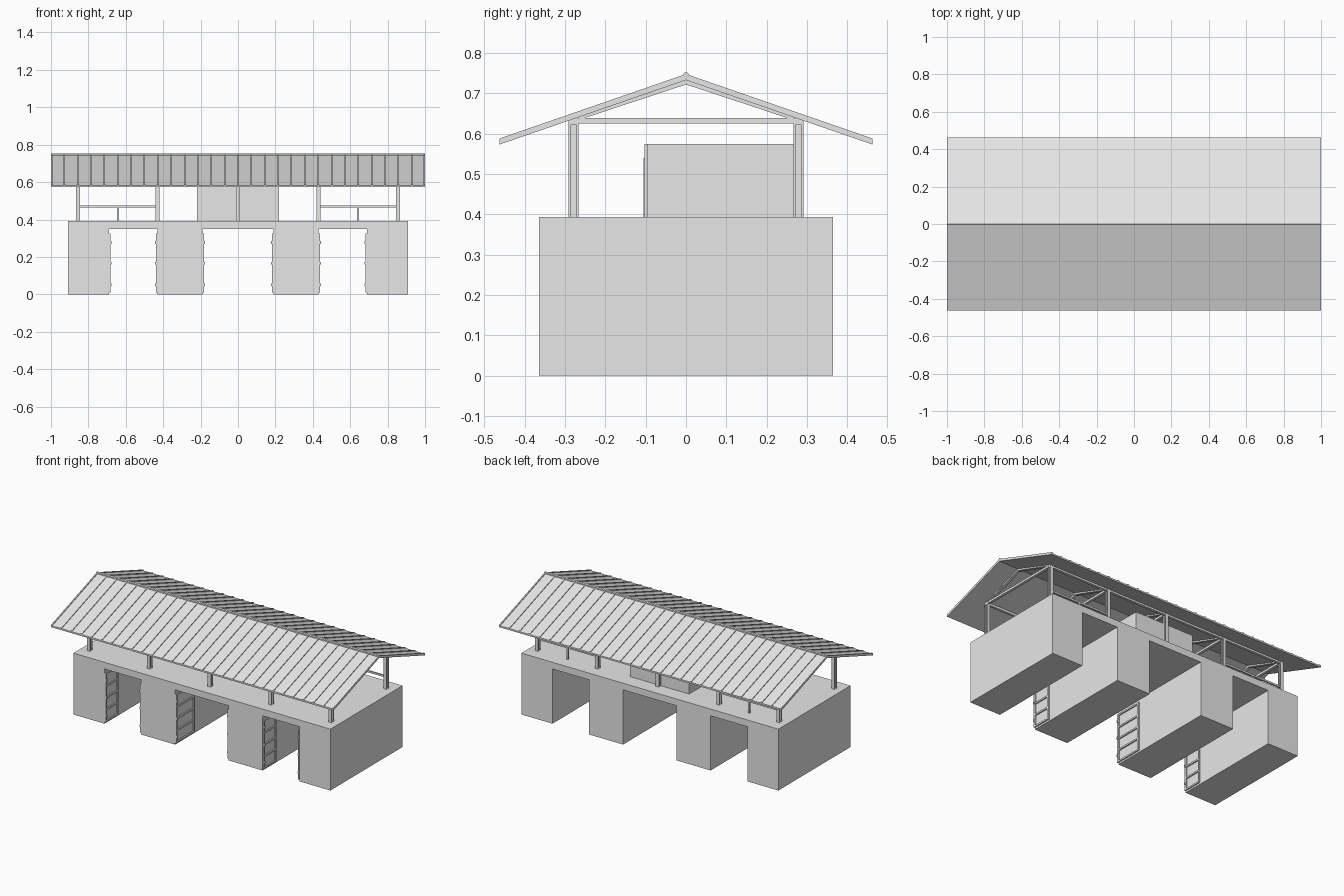
import bpy, bmesh

if "Cube" in bpy.data.objects:
    bpy.data.objects.remove(bpy.data.objects["Cube"])

mat = bpy.data.materials.new("light_grey")
mat.diffuse_color = (0.8, 0.8, 0.8, 1)
mat.use_nodes = True
mat.node_tree.nodes["Principled BSDF"].inputs["Base Color"].default_value = mat.diffuse_color


def finish(name, bm):
    bmesh.ops.recalc_face_normals(bm, faces=bm.faces)
    me = bpy.data.meshes.new(name)
    bm.to_mesh(me)
    bm.free()
    me.materials.append(mat)
    ob = bpy.data.objects.new(name, me)
    bpy.context.collection.objects.link(ob)
    return ob


def add_box(bm, x0, x1, y0, y1, z0, z1):
    vs = bmesh.ops.create_cube(bm, size=1)["verts"]
    for v in vs:
        v.co.x = x0 if v.co.x < 0 else x1
        v.co.y = y0 if v.co.y < 0 else y1
        v.co.z = z0 if v.co.z < 0 else z1


def add_prism(bm, pts, axis, a, b):
    """Extrude a 2D profile along x (profile in yz) or y (profile in xz)."""
    def place(p, t):
        return (t, p[0], p[1]) if axis == "x" else (p[0], t, p[1])
    lo = [bm.verts.new(place(p, a)) for p in pts]
    hi = [bm.verts.new(place(p, b)) for p in pts]
    bm.faces.new(lo)
    bm.faces.new(hi[::-1])
    n = len(pts)
    for i in range(n):
        bm.faces.new((lo[i], lo[(i + 1) % n], hi[(i + 1) % n], hi[i]))


def boxes(name, dims):
    bm = bmesh.new()
    for d in dims:
        add_box(bm, *d)
    return finish(name, bm)


def chevron(y, z_top, z_eave, t):
    return [(-y, z_eave), (0, z_top), (y, z_eave),
            (y, z_eave - t), (0, z_top - t), (-y, z_eave - t)]


# Base: four piers joined by a deck with three through openings
OPENINGS = [(-0.69, -0.43), (-0.19, 0.19), (0.43, 0.69)]
profile = [(-0.91, 0)]
for l, r in OPENINGS:
    profile += [(l, 0), (l, 0.35), (r, 0.35), (r, 0)]
profile += [(0.91, 0), (0.91, 0.393), (-0.91, 0.393)]
bm = bmesh.new()
add_prism(bm, profile, "y", -0.365, 0.365)
finish("base", bm)

# Open gates folded back against the opening walls
for k, (l, r) in enumerate(OPENINGS):
    w = (r - l) / 2
    y0, y1 = -0.365, -0.365 + w
    for side, x, s in (("left", l, 1), ("right", r, -1)):
        a, b = sorted((x + s * 0.001, x + s * 0.009))
        parts = [(a, b, y0, y0 + 0.012, 0.01, 0.325),
                 (a, b, y1 - 0.012, y1, 0.01, 0.325)]
        for z in (0.01, 0.085, 0.16, 0.235, 0.315):
            parts.append((a, b, y0, y1, z, z + 0.01))
        # hinges
        h0, h1 = sorted((x, x + s * 0.014))
        for z in (0.045, 0.16, 0.27):
            parts.append((h0, h1, y0 + 0.002, y0 + 0.010, z, z + 0.014))
        boxes(f"gate_{k + 1}_{side}", parts)

# Steel columns with flanges and web
POSTS = [-0.855, -0.43, 0, 0.43, 0.855]
for i, x in enumerate(POSTS):
    for side, y in (("front", -0.279), ("back", 0.279)):
        boxes(f"column_{side}_{i + 1}", [
            (x - 0.011, x + 0.011, y - 0.012, y - 0.007, 0.393, 0.635),
            (x - 0.011, x + 0.011, y + 0.007, y + 0.012, 0.393, 0.635),
            (x - 0.003, x + 0.003, y - 0.007, y + 0.007, 0.393, 0.635)])

# Roof trusses: tie beam and sloping chords
for i, x in enumerate(POSTS):
    bm = bmesh.new()
    add_box(bm, x - 0.008, x + 0.008, -0.279, 0.279, 0.625, 0.639)
    add_prism(bm, chevron(0.267, 0.733, 0.645, 0.011), "x", x - 0.009, x + 0.009)
    finish(f"truss_{i + 1}", bm)

# Wall plates carrying the roof along both column rows
for side, s in (("front", -1), ("back", 1)):
    y0, y1 = sorted((s * 0.271, s * 0.287))
    boxes(f"wall_plate_{side}", [(-0.865, 0.865, y0, y1, 0.622, 0.636)])

# Back railings with short middle posts
for side, s in (("left", -1), ("right", 1)):
    x0, x1 = sorted((s * 0.43, s * 0.855))
    m = (x0 + x1) / 2
    boxes(f"railing_{side}", [(x0, x1, 0.274, 0.284, 0.464, 0.475),
                              (m - 0.005, m + 0.005, 0.274, 0.284, 0.393, 0.465)])

# Cabin on the deck, with its front wall and door
boxes("cabin", [(-0.21, 0.21, -0.096, 0.268, 0.393, 0.575)])
boxes("cabin_front_wall", [(-0.218, 0.218, -0.103, -0.096, 0.393, 0.575)])
boxes("cabin_door", [(-0.085, 0.085, -0.106, -0.103, 0.393, 0.54)])

# Roof sheet
bm = bmesh.new()
add_prism(bm, chevron(0.463, 0.743, 0.583, 0.010), "x", -1, 1)
finish("roof", bm)

# Standing seams on the roof, with edge seams at both gables
bm = bmesh.new()
for i in range(-14, 15):
    x = max(-0.996, min(0.996, i / 14))
    add_prism(bm, chevron(0.463, 0.748, 0.588, 0.006), "x", x - 0.004, x + 0.004)
finish("roof_seams", bm)

# Ridge cap
bm = bmesh.new()
add_prism(bm, chevron(0.006, 0.754, 0.749, 0.010), "x", -1, 1)
finish("ridge_cap", bm)
